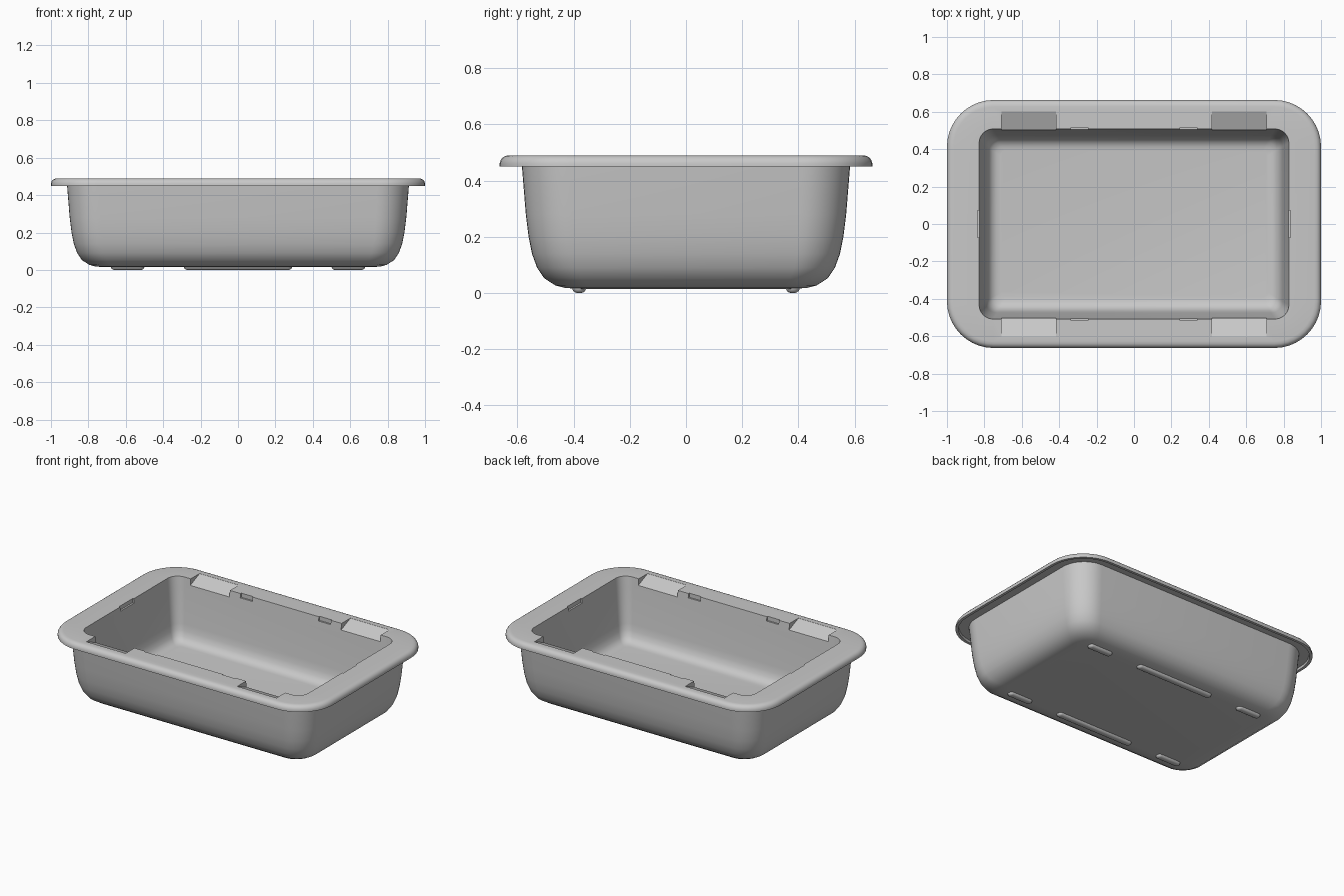
import bpy, bmesh, math

if "Cube" in bpy.data.objects:
    bpy.data.objects.remove(bpy.data.objects["Cube"])

grey = bpy.data.materials.new("light grey plastic")
grey.diffuse_color = (0.58, 0.58, 0.58, 1)
grey.use_nodes = True
grey.node_tree.nodes["Principled BSDF"].inputs["Base Color"].default_value = grey.diffuse_color


def rounded_rect(hx, hy, r, n=10):
    """Counter-clockwise outline of a rounded rectangle."""
    pts = []
    for sx, sy, a0 in ((1, 1, 0), (-1, 1, 90), (-1, -1, 180), (1, -1, 270)):
        for i in range(n + 1):
            a = math.radians(a0 + 90 * i / n)
            pts.append((sx * (hx - r) + r * math.cos(a), sy * (hy - r) + r * math.sin(a)))
    return pts


def make_object(name, bm):
    bmesh.ops.recalc_face_normals(bm, faces=bm.faces)
    me = bpy.data.meshes.new(name)
    bm.to_mesh(me)
    bm.free()
    me.materials.append(grey)
    ob = bpy.data.objects.new(name, me)
    bpy.context.collection.objects.link(ob)
    return ob


def loft(name, rings, cx=0, cy=0, n=10):
    """Skin rings of (half x, half y, corner radius, z) and cap both ends."""
    bm = bmesh.new()
    loops = [[bm.verts.new((x + cx, y + cy, z)) for x, y in rounded_rect(hx, hy, r, n)]
             for hx, hy, r, z in rings]
    for a, b in zip(loops, loops[1:]):
        for i in range(len(a)):
            j = (i + 1) % len(a)
            bm.faces.new((a[i], a[j], b[j], b[i]))
    bm.faces.new(loops[0])
    bm.faces.new(loops[-1])
    return make_object(name, bm)


def smooth(ob):
    bpy.ops.object.select_all(action='DESELECT')
    ob.select_set(True)
    bpy.context.view_layer.objects.active = ob
    bpy.ops.object.shade_smooth_by_angle(angle=math.radians(32))


rings = []
# outer wall, from the underside up: (inset, z)
for d, z in ((.20, .015), (.155, .018), (.12, .027), (.08, .053), (.055, .09),
             (.037, .14), (.025, .20), (.015, .28), (0, .465)):
    rings.append((.915 - d, .585 - d, .17 - d * .45, z))
# rim: recessed underside, lip, rounded outer edge
for d, z in ((.022, .465), (.018, .45), (0, .45), (0, .462), (.004, .474),
             (.012, .483), (.022, .488), (.036, .49)):
    rings.append((1 - d, .663 - d, .25 - d, z))
# opening, inner wall and floor
for d, z in ((0, .49), (.008, .42), (.033, .19), (.040, .15), (.052, .115),
             (.070, .093), (.092, .083), (.115, .08)):
    rings.append((.828 - d, .508 - d, .075 - d * .4, z))
basin = loft("basin", rings)

# cutters: sloped rests and small notches in the opening edge
cut = bmesh.new()


def prism(x0, x1, profile):
    a = [cut.verts.new((x0, y, z)) for y, z in profile]
    b = [cut.verts.new((x1, y, z)) for y, z in profile]
    cut.faces.new(a)
    cut.faces.new(b)
    for i in range(len(a)):
        j = (i + 1) % len(a)
        cut.faces.new((a[i], a[j], b[j], b[i]))


for s in (-1, 1):
    for c in (-.562, .562):
        prism(c - .146, c + .146, [(s * .602, .489), (s * .40, .404), (s * .40, .55), (s * .602, .55)])
    for c in (-.292, .292):
        prism(c - .045, c + .045, [(s * .516, .462), (s * .45, .462), (s * .45, .55), (s * .516, .55)])
    x0, x1 = sorted((s * .78, s * .836))
    prism(x0, x1, [(-.072, .462), (.072, .462), (.072, .55), (-.072, .55)])
cutter = make_object("notch_cutter", cut)
cutter.hide_render = True

mod = basin.modifiers.new("notches", 'BOOLEAN')
mod.operation = 'DIFFERENCE'
mod.solver = 'EXACT'
mod.object = cutter
bpy.context.view_layer.objects.active = basin
bpy.ops.object.modifier_apply(modifier=mod.name)
bpy.data.objects.remove(cutter)
smooth(basin)

# rounded foot ribs under the floor
for y in (-.38, .38):
    for cx, hx in ((-.59, .09), (0, .29), (.59, .09)):
        rib = loft("foot_rib", [(hx, .025, .024, .04), (hx, .025, .024, .016),
                                (hx - .004, .021, .020, .007), (hx - .010, .014, .013, .002),
                                (hx - .018, .006, .005, 0)], cx, y, 5)
        smooth(rib)
